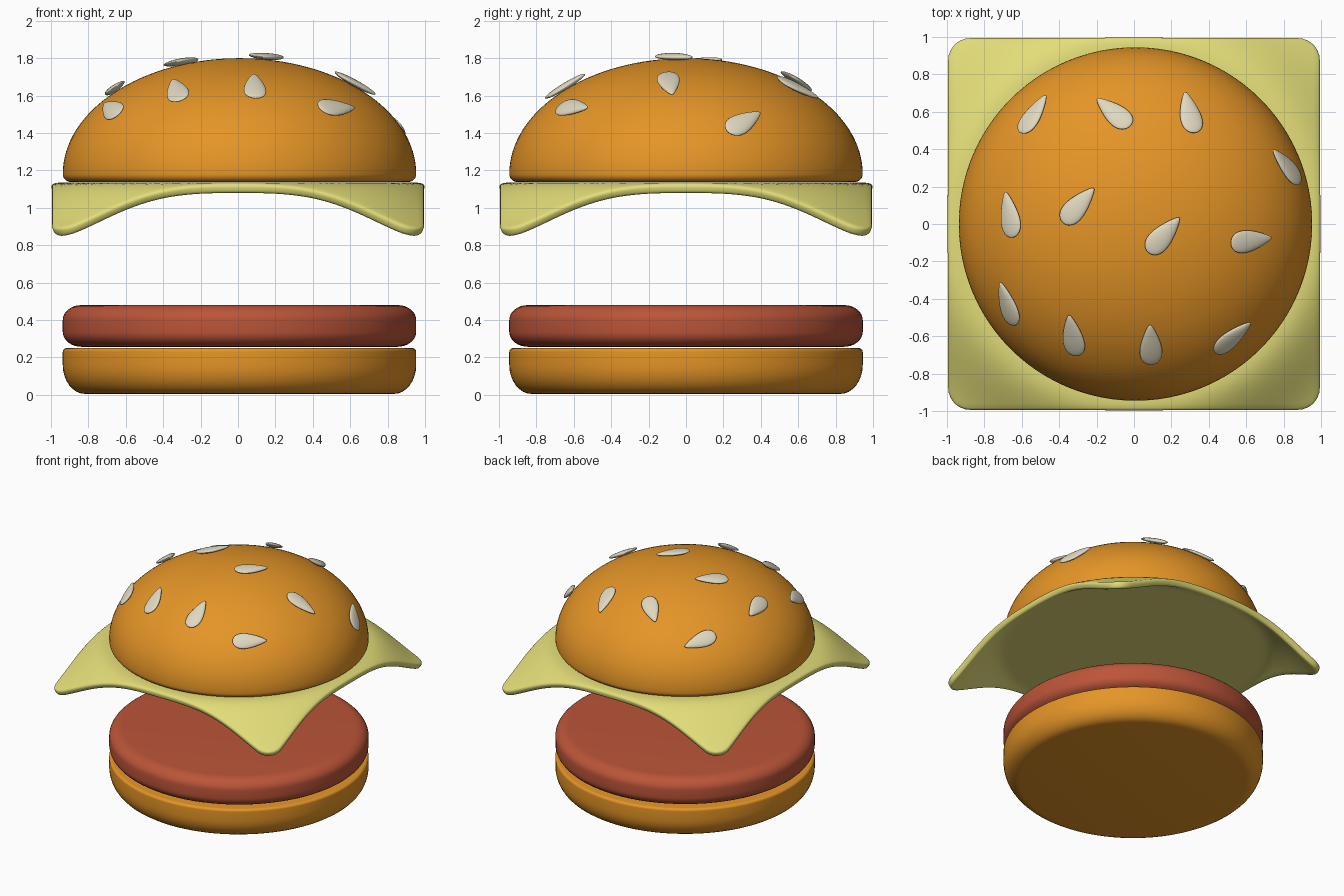
import bpy, bmesh
from math import sqrt, cos, sin, pi, radians
from mathutils import Vector, Matrix

cube = bpy.data.objects.get("Cube")
if cube:
    bpy.data.objects.remove(cube, do_unlink=True)


def material(name, color):
    mat = bpy.data.materials.new(name)
    mat.use_nodes = True
    mat.diffuse_color = (*color, 1)
    for node in mat.node_tree.nodes:
        if node.type == 'BSDF_PRINCIPLED':
            node.inputs["Base Color"].default_value = (*color, 1)
    return mat


bun_mat = material("toasted bun", (0.78, 0.30, 0.02))
patty_mat = material("cooked meat", (0.50, 0.09, 0.04))
cheese_mat = material("pale cheese", (0.77, 0.73, 0.19))
seed_mat = material("sesame cream", (0.74, 0.69, 0.53))


def make_object(name, bm, mat, sharp=40):
    bmesh.ops.recalc_face_normals(bm, faces=bm.faces)
    mesh = bpy.data.meshes.new(name)
    bm.to_mesh(mesh)
    bm.free()
    obj = bpy.data.objects.new(name, mesh)
    bpy.context.collection.objects.link(obj)
    mesh.materials.append(mat)
    bpy.ops.object.select_all(action='DESELECT')
    obj.select_set(True)
    bpy.context.view_layer.objects.active = obj
    bpy.ops.object.shade_smooth_by_angle(angle=radians(sharp))
    return obj


def lathe(name, profile, mat, segments=96):
    bm = bmesh.new()
    verts = [bm.verts.new((r, 0, z)) for r, z in profile]
    edges = [bm.edges.new(pair) for pair in zip(verts, verts[1:])]
    bmesh.ops.spin(bm, geom=verts + edges, cent=(0, 0, 0), axis=(0, 0, 1),
                   angle=2 * pi, steps=segments, use_merge=True)
    bmesh.ops.remove_doubles(bm, verts=bm.verts, dist=0.0005)
    obj = make_object(name, bm, mat)
    obj.location.x = CENTRE_X
    return obj


def corner(r, z, rr, rz, start, steps=8):
    """Quarter ellipse running counter-clockwise from a start angle."""
    angles = [radians(start + 90 * i / steps) for i in range(steps + 1)]
    return [(r + rr * cos(a), z + rz * sin(a)) for a in angles]


CENTRE_X = 0.008
RADIUS, DOME_BASE, DOME_HEIGHT = 0.945, 1.18, 0.62

# Bottom bun: soft lower edge, crisp upper edge
lathe("bottom_bun", [(0, 0.005)] + corner(0.825, 0.16, 0.12, 0.155, -90)
      + corner(0.925, 0.23, 0.02, 0.02, 0) + [(0, 0.25)], bun_mat)

# Patty: disc rounded above and below
lathe("patty", [(0, 0.257)] + corner(0.845, 0.337, 0.1, 0.08, -90)
      + corner(0.845, 0.4, 0.1, 0.08, 0) + [(0, 0.48)], patty_mat)

# Top bun: half ellipse on a narrow rolled rim
lathe("top_bun", [(0, 1.138)] + corner(0.9, DOME_BASE, 0.045, 0.042, -90)
      + corner(0, DOME_BASE, RADIUS, DOME_HEIGHT, 0, 32), bun_mat)

# Cheese slice: rounded square whose corners droop past the bun
ROUND = 0.125
bm = bmesh.new()
bmesh.ops.create_grid(bm, x_segments=48, y_segments=48, size=1)
for v in bm.verts:
    u, w = [(abs(c) - 1 + ROUND) / ROUND for c in v.co.xy]
    if u > 0 and w > 0:
        x = 1 - ROUND + ROUND * u * sqrt(1 - w * w / 2)
        y = 1 - ROUND + ROUND * w * sqrt(1 - u * u / 2)
        v.co.x = x if v.co.x > 0 else -x
        v.co.y = y if v.co.y > 0 else -y
    t = min(max((v.co.xy.length - 0.95) / 0.5, 0), 1)
    v.co.z = 1.135 - 0.265 * t * t * (3 - 2 * t)
cheese = make_object("cheese_slice", bm, cheese_mat, 60)
solid = cheese.modifiers.new("thickness", 'SOLIDIFY')
solid.thickness = 0.052
solid.offset = -1 if cheese.data.polygons[0].normal.z > 0 else 1
bevel = cheese.modifiers.new("soft_edge", 'BEVEL')
bevel.width = 0.018
bevel.segments = 3
bevel.limit_method = 'ANGLE'
bevel.angle_limit = radians(50)

# Sesame seeds: x, y and the heading of the pointed end in degrees
seeds = [(-0.54, 0.59, 57), (-0.11, 0.6, 140), (0.3, 0.6, 103),
         (0.82, 0.31, 130), (-0.67, 0.05, 100), (-0.3, 0.1, 48),
         (0.16, -0.06, 48), (0.63, -0.09, 8), (-0.68, -0.43, 108),
         (-0.33, -0.6, 100), (0.09, -0.65, 92), (0.53, -0.61, 40)]
for i, (x, y, heading) in enumerate(seeds, 1):
    x, y = (x - CENTRE_X) * 0.98, y * 0.98
    height = DOME_HEIGHT * sqrt(1 - (x * x + y * y) / RADIUS ** 2)
    normal = Vector((x / RADIUS ** 2, y / RADIUS ** 2,
                     height / DOME_HEIGHT ** 2)).normalized()
    a = radians(heading)
    tip = Vector((cos(a), sin(a), 0))
    tip.z = -(normal.x * tip.x + normal.y * tip.y) / normal.z
    tip.normalize()
    side = normal.cross(tip)
    bm = bmesh.new()
    bmesh.ops.create_uvsphere(bm, u_segments=24, v_segments=16, radius=1,
                              matrix=Matrix.Rotation(pi / 2, 4, 'Y'))
    for v in bm.verts:
        taper = 1 - 0.5 * v.co.x
        v.co = (tip * v.co.x * 0.125 + side * v.co.y * taper * 0.055
                + normal * v.co.z * 0.018)
    seed = make_object(f"sesame_seed_{i}", bm, seed_mat, 80)
    seed.location = Vector((x + CENTRE_X, y, DOME_BASE + height)) + normal * 0.018
